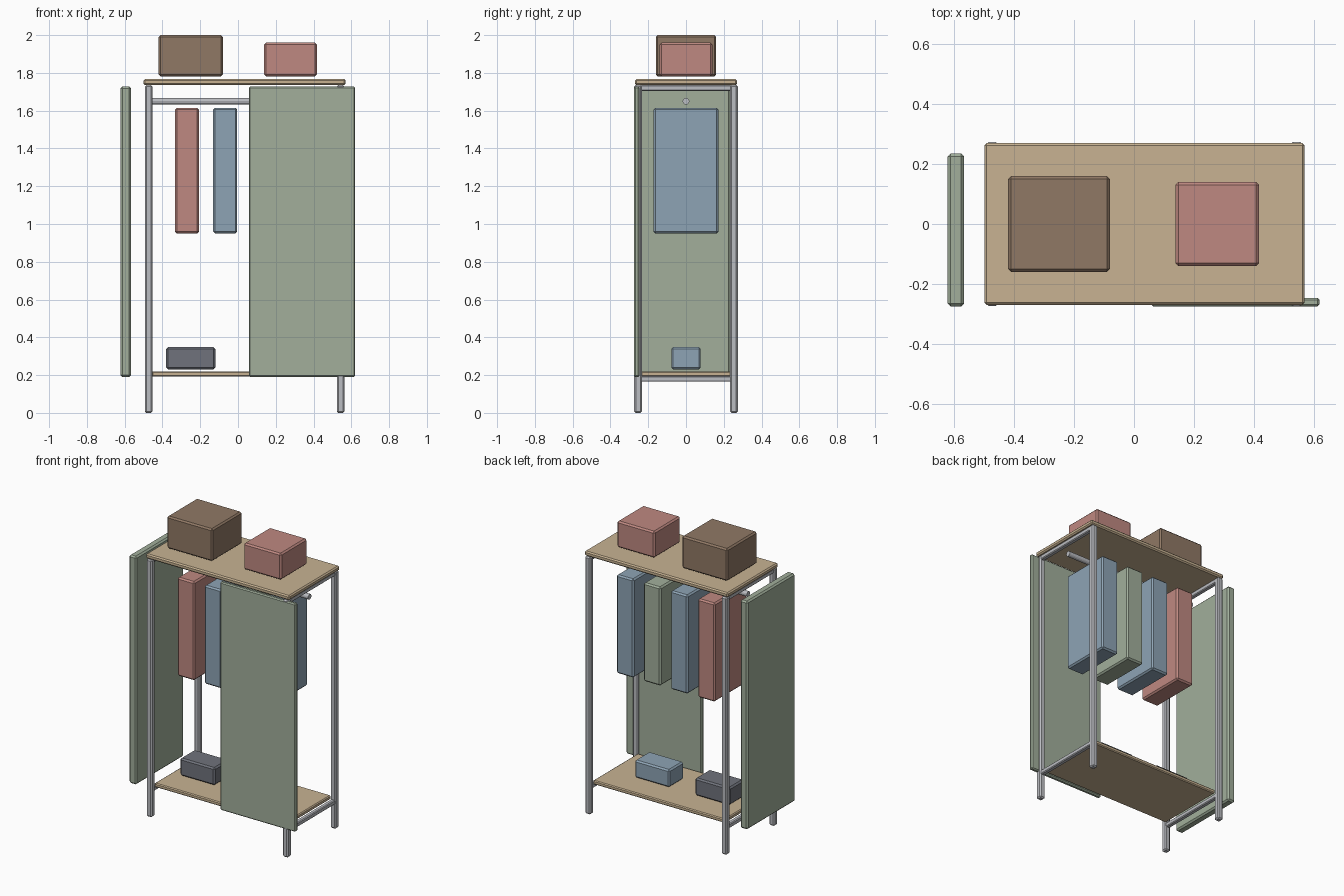
import bpy, bmesh, math

if "Cube" in bpy.data.objects:
    bpy.data.objects.remove(bpy.data.objects["Cube"])

def material(name, r, g, b):
    m = bpy.data.materials.new(name)
    m.diffuse_color = (r, g, b, 1)
    m.use_nodes = True
    m.node_tree.nodes["Principled BSDF"].inputs["Base Color"].default_value = m.diffuse_color
    return m

WOOD = material("wood", 0.58, 0.45, 0.29)
GREEN = material("sage", 0.36, 0.43, 0.33)
RED = material("faded_red", 0.52, 0.25, 0.22)
BLUE = material("dusty_blue", 0.27, 0.37, 0.46)
BROWN = material("brown", 0.28, 0.19, 0.13)
DARK = material("charcoal", 0.16, 0.17, 0.20)
STEEL = material("steel", 0.50, 0.51, 0.54)

def finish(name, bm, mat):
    mesh = bpy.data.meshes.new(name)
    bm.to_mesh(mesh)
    bm.free()
    mesh.materials.append(mat)
    ob = bpy.data.objects.new(name, mesh)
    bpy.context.collection.objects.link(ob)
    return ob

def box(name, x, y, z, mat, chamfer=0.01):
    """Chamfered box given its (min, max) range on each axis."""
    bm = bmesh.new()
    bmesh.ops.create_cube(bm, size=1)
    for v in bm.verts:
        v.co = [(lo + hi) / 2 + c * (hi - lo) for c, (lo, hi) in zip(v.co, (x, y, z))]
    bmesh.ops.bevel(bm, geom=bm.edges[:], offset=chamfer, segments=1,
                    affect='EDGES', profile=0.5)
    return finish(name, bm, mat)

def around(c, half):
    return (c - half, c + half)

# Frame: four posts, with short rails joining front and back on each side
for side, px in (("left", -0.473), ("right", 0.543)):
    for end, py in (("front", -0.254), ("back", 0.254)):
        box(f"{side}_{end}_post", around(px, 0.02), around(py, 0.02), (0, 1.735), STEEL, 0.008)
    for level, pz in (("lower", 0.18), ("upper", 1.72)):
        box(f"{side}_{level}_rail", around(px, 0.015), around(0, 0.24), around(pz, 0.015), STEEL, 0.005)

# Top board and bottom shelf
box("top_board", (-0.50, 0.57), (-0.27, 0.27), (1.735, 1.767), WOOD, 0.008)
box("bottom_shelf", (-0.457, 0.527), (-0.238, 0.238), (0.193, 0.22), WOOD, 0.006)

# Hanging rod
bm = bmesh.new()
bmesh.ops.create_cone(bm, cap_ends=True, segments=12, radius1=0.018, radius2=0.018, depth=1.0)
rod = finish("hanging_rod", bm, STEEL)
rod.rotation_euler = (0, math.pi / 2, 0)
rod.location = (0.035, 0, 1.65)

# Hanging clothes
for i, mat in enumerate((RED, BLUE, GREEN, BLUE)):
    box(f"hanging_garment_{i + 1}", around(-0.27 + 0.202 * i, 0.064), around(0, 0.172),
        (0.95, 1.615), mat)

# Doors: left one swung open, right one closed
box("open_door", (-0.622, -0.567), (-0.275, 0.235), (0.19, 1.728), GREEN)
box("closed_door", (0.057, 0.62), (-0.275, -0.247), (0.19, 1.728), GREEN, 0.007)

# Storage boxes on top and shoe boxes on the shelf
box("large_storage_box", (-0.42, -0.08), (-0.16, 0.16), (1.782, 2.0), BROWN)
box("small_storage_box", (0.138, 0.418), (-0.14, 0.14), (1.782, 1.96), RED)
for name, cx, mat in (("dark_shoe_box", -0.25, DARK), ("blue_shoe_box", 0.20, BLUE)):
    box(name, around(cx, 0.13), around(0, 0.078), (0.23, 0.348), mat)
